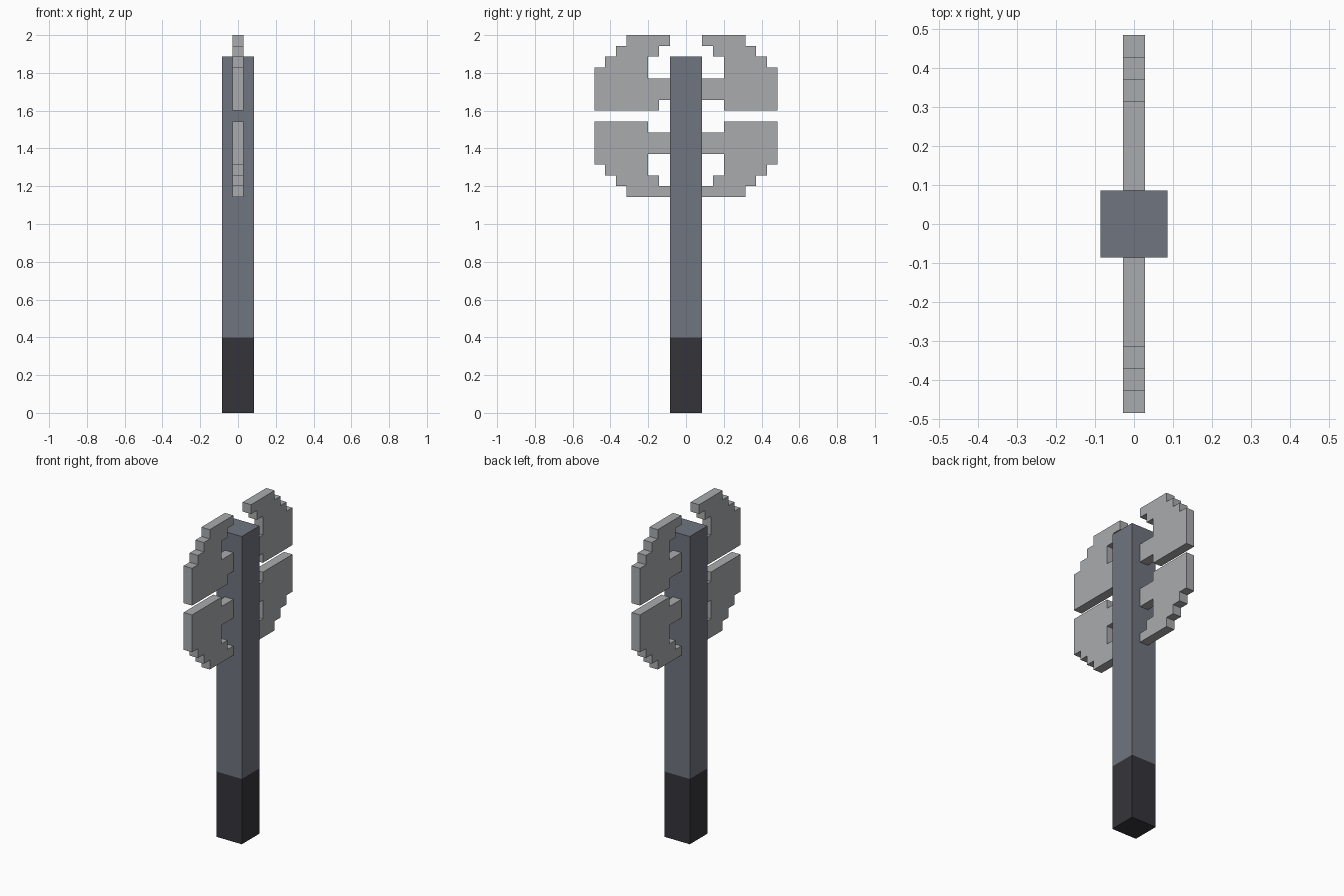
import bpy
import bmesh

U = 2 / 35  # one block of the stepped grid

cube = bpy.data.objects.get("Cube")
if cube:
    bpy.data.objects.remove(cube, do_unlink=True)


def make_material(name, rgb):
    mat = bpy.data.materials.new(name)
    mat.use_nodes = True
    color = (*rgb, 1)
    mat.diffuse_color = color
    mat.node_tree.nodes["Principled BSDF"].inputs["Base Color"].default_value = color
    return mat


def add_object(name, bm, mat):
    bmesh.ops.recalc_face_normals(bm, faces=bm.faces)
    mesh = bpy.data.meshes.new(name)
    bm.to_mesh(mesh)
    bm.free()
    mesh.materials.append(mat)
    obj = bpy.data.objects.new(name, mesh)
    bpy.context.collection.objects.link(obj)


def extrude_profile(name, points, axis, start, depth, mat):
    """Extrude a 2D outline, in blocks, along x (outline in y, z) or z (outline in x, y)."""
    bm = bmesh.new()
    if axis == "x":
        coords = [(start * U, a * U, b * U) for a, b in points]
        move = (depth * U, 0, 0)
    else:
        coords = [(a * U, b * U, start * U) for a, b in points]
        move = (0, 0, depth * U)
    face = bm.faces.new([bm.verts.new(c) for c in coords])
    result = bmesh.ops.extrude_face_region(bm, geom=[face], use_keep_orig=True)
    verts = [v for v in result["geom"] if isinstance(v, bmesh.types.BMVert)]
    bmesh.ops.translate(bm, verts=verts, vec=move)
    add_object(name, bm, mat)


def blade(name, side, base, direction, last_inner):
    """Stepped quarter blade, rows listed from its tip towards the middle gap."""
    rows = [(1.5, 5.5), (2.5, 6.5), (3.5, 7.5), (3.5, 8.5),
            (1.5, 8.5), (1.5, 8.5), (last_inner, 8.5)]
    inner, outer = [], []
    for i, (near, far) in enumerate(rows):
        for edge in (i, i + 1):
            z = base + direction * edge
            inner.append((side * near, z))
            outer.append((side * far, z))
    # Drop points that lie on a straight run between equal rows
    loop = outer + inner[::-1]
    clean = []
    for i, p in enumerate(loop):
        before, after = loop[i - 1], loop[(i + 1) % len(loop)]
        if p != before and not (before[0] == p[0] == after[0]):
            clean.append(p)
    extrude_profile(name, clean, "x", -0.5, 1, steel)


steel = make_material("light_steel", (0.402, 0.407, 0.423))
shaft_grey = make_material("slate_grey", (0.162, 0.178, 0.212))
grip_black = make_material("dark_grip", (0.036, 0.034, 0.042))

# Square shaft with a dark grip at its foot
square = [(-1.5, -1.5), (1.5, -1.5), (1.5, 1.5), (-1.5, 1.5)]
extrude_profile("grip", square, "z", 0, 7, grip_black)
extrude_profile("shaft", square, "z", 7, 26, shaft_grey)

# Four quarter blades, mirrored front to back and top to bottom
for label, side in (("front", -1), ("back", 1)):
    blade("upper_" + label + "_blade", side, 35, -1, 2.5 if side < 0 else 3.5)
    blade("lower_" + label + "_blade", side, 20, 1, 3.5)
